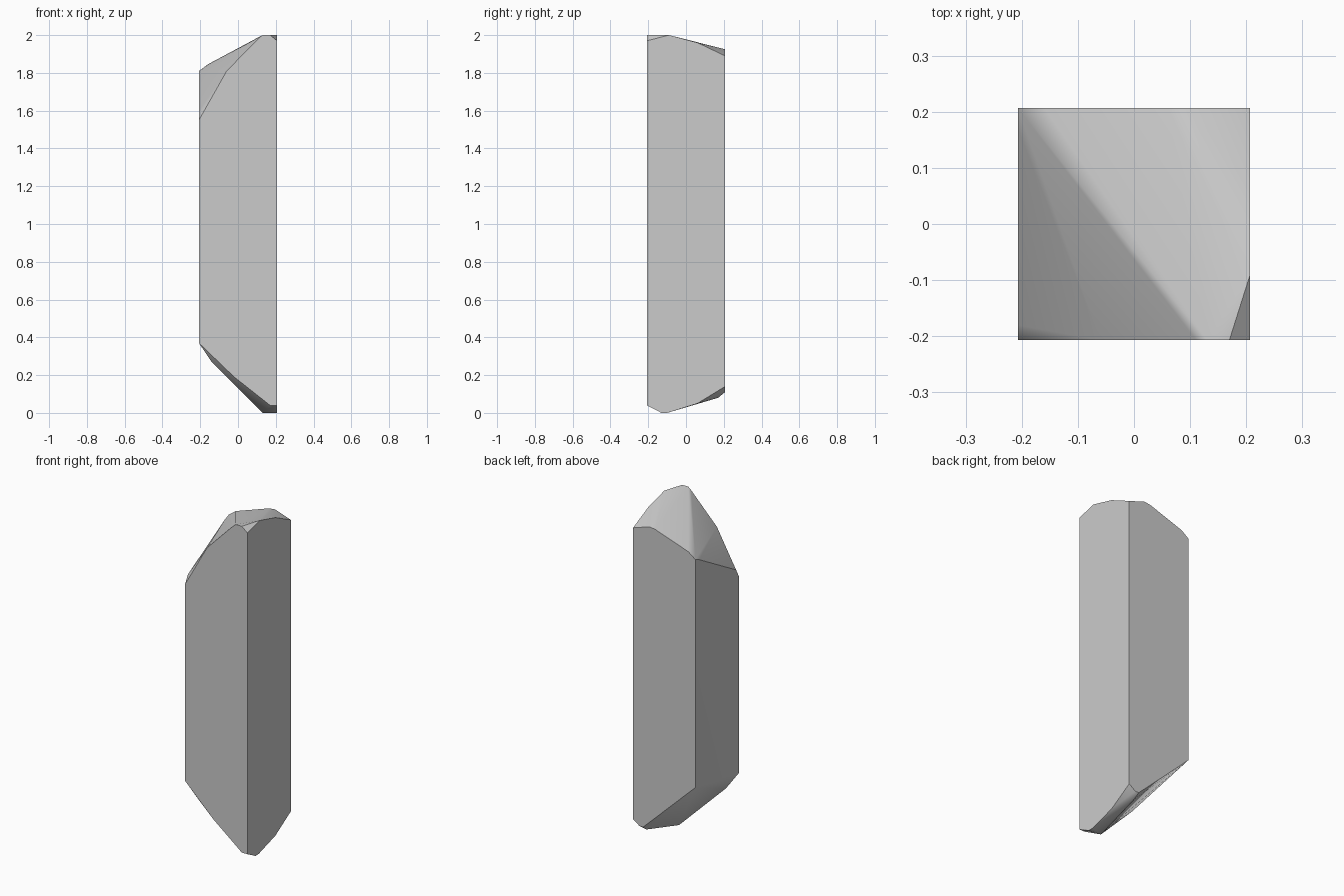
import bpy
import bmesh
import math

cube = bpy.data.objects.get("Cube")
if cube:
    bpy.data.objects.remove(cube, do_unlink=True)

W = 0.207      # half width of the square shaft

# Outline points of each end along the four flat sides: (distance along side, height)
front_top = [(-W, 1.55), (-0.06, 1.81), (0.11, 1.983), (0.13, 2.0), (0.17, 2.0), (W, 1.97)]
back_top = [(-W, 1.81), (-0.16, 1.845), (0.06, 1.92), (0.1, 1.925), (W, 1.89)]
right_top = [(-0.09, 2.0), (0.06, 1.96)]
left_top = [(-0.18, 1.6), (0.17, 1.795)]

front_base = [(-W, 0.37), (-0.02, 0.19), (0.17, 0.04), (W, 0.04)]
back_base = [(-W, 0.44), (0.14, 0.11), (0.165, 0.11), (W, 0.14)]
right_base = [(-0.13, 0), (-0.1, 0), (0.06, 0.05)]

# Chipped corners inside the lower tip
base_chips = [(-0.14, -0.18, 0.27), (0.13, -0.12, 0), (0.145, 0.17, 0.08)]


def along_x(outline, y):
    return [(x, y, z) for x, z in outline]


def along_y(outline, x):
    return [(x, y, z) for y, z in outline]


points = along_x(front_top + front_base, -W) + along_x(back_top + back_base, W)
points += along_y(right_top + right_base, W) + along_y(left_top, -W) + base_chips

# Shaft with both faceted tips as one convex solid
bm = bmesh.new()
for point in points:
    bm.verts.new(point)
hull = bmesh.ops.convex_hull(bm, input=bm.verts[:])
unused = {g for g in hull["geom_interior"] + hull["geom_unused"]
          if isinstance(g, bmesh.types.BMVert)}
bmesh.ops.delete(bm, geom=list(unused), context="VERTS")
bmesh.ops.dissolve_limit(bm, angle_limit=math.radians(0.5),
                         verts=bm.verts[:], edges=bm.edges[:])
bmesh.ops.recalc_face_normals(bm, faces=bm.faces[:])
mesh = bpy.data.meshes.new("crystal_shaft")
bm.to_mesh(mesh)
bm.free()

crystal = bpy.data.objects.new("crystal_shaft", mesh)
bpy.context.collection.objects.link(crystal)

# Plain grey stone
stone = bpy.data.materials.new("grey_stone")
stone.use_nodes = True
grey = (0.6, 0.6, 0.6, 1)
stone.diffuse_color = grey
for node in stone.node_tree.nodes:
    if node.type == "BSDF_PRINCIPLED":
        node.inputs["Base Color"].default_value = grey
mesh.materials.append(stone)

# Soft ridges on the tips, crisp edges where they meet the flat sides
bpy.ops.object.select_all(action="DESELECT")
crystal.select_set(True)
bpy.context.view_layer.objects.active = crystal
bpy.ops.object.shade_smooth_by_angle(angle=math.radians(35))
soften = crystal.modifiers.new("soft_ridges", "WEIGHTED_NORMAL")
soften.keep_sharp = True
